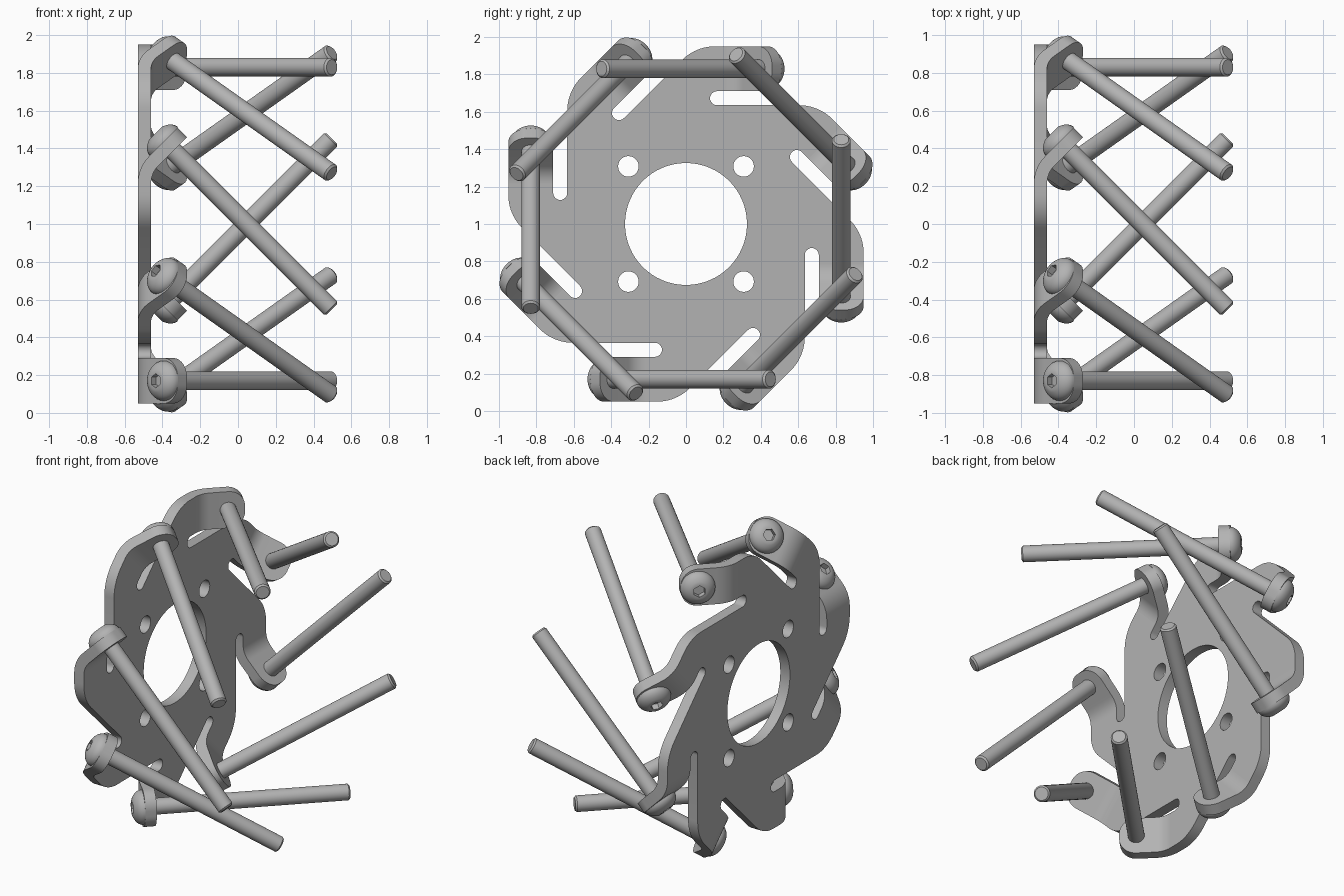
import bpy, bmesh
from math import sin, cos, tan, pi, radians
from mathutils import Matrix, Vector

cube = bpy.data.objects.get("Cube")
if cube:
    bpy.data.objects.remove(cube)

steel = bpy.data.materials.new("grey_steel")
steel.use_nodes = True
grey = (0.45, 0.45, 0.45, 1)
steel.diffuse_color = grey
steel.node_tree.nodes["Principled BSDF"].inputs["Base Color"].default_value = grey

# Shared dimensions
COUNT = 8
THICK = 0.07            # sheet thickness
FACE = -0.46            # inner face of the plate
OUTER, INNER = 0.95, 0.71   # radial limits of each tab
MID = (OUTER + INNER) / 2
BEND = 0.13             # inner bend radius
BEND_START = -0.27 + BEND * tan(pi / 8)
S = cos(pi / 4)
SEAT = Vector((-0.3425, -0.3875, -MID))   # bolt axis on inner tab face
AXIS = Vector((S, S, 0))                  # bolt direction, head to tip


def steps(n, a, b):
    return [radians(a + (b - a) * i / n) for i in range(n + 1)]


def add_object(name, mesh, matrix):
    mesh.materials.clear()
    mesh.materials.append(steel)
    ob = bpy.data.objects.new(name, mesh)
    bpy.context.collection.objects.link(ob)
    ob.matrix_world = matrix
    return ob


def loft(name, rings):
    """Skin a stack of equal-length closed rings and cap both ends."""
    bm = bmesh.new()
    loops = [[bm.verts.new(p) for p in ring] for ring in rings]
    for a, b in zip(loops, loops[1:]):
        for i in range(len(a)):
            j = (i + 1) % len(a)
            bm.faces.new((a[i], a[j], b[j], b[i]))
    bm.faces.new(loops[0])
    bm.faces.new(loops[-1])
    bmesh.ops.recalc_face_normals(bm, faces=bm.faces[:])
    mesh = bpy.data.meshes.new(name)
    bm.to_mesh(mesh)
    bm.free()
    return mesh


def ring(r, h, hexagon=False, n=36):
    pts = []
    for i in range(n):
        a = 2 * pi * i / n
        k = cos(pi / 6) / cos(a % (pi / 3) - pi / 6) if hexagon else 1
        pts.append((r * k * cos(a), r * k * sin(a), h))
    return pts


# Flat plate: one lobe and one slot end, repeated around the centre
slot_r, slot_u = 0.0375, -0.166
slot_v = INNER - slot_r
lobe_r = 0.25
lobe_u = (slot_v - slot_r) / S - OUTER - lobe_r * tan(pi / 8)
lobe = [(slot_u + slot_r * cos(a), slot_v + slot_r * sin(a)) for a in steps(12, -90, 90)]
lobe += [(BEND_START, INNER), (BEND_START, OUTER)]
lobe += [(lobe_u + lobe_r * sin(a), OUTER - lobe_r + lobe_r * cos(a)) for a in steps(10, 0, 45)]

outline = []
for k in range(COUNT):
    turn = Matrix.Rotation(k * pi / 4, 2)
    outline += [turn @ Vector((u, -v)) for u, v in lobe]


def circle(cx, cy, r, n):
    return [(cx + r * cos(a), cy + r * sin(a)) for a in steps(n, 0, 360)[:-1]]


holes = [circle(0, 0, 0.326, 64)]
holes += [circle(sy * 0.308, sz * 0.308, 0.055, 28) for sy in (-1, 1) for sz in (-1, 1)]

curve = bpy.data.curves.new("plate_outline", "CURVE")
curve.dimensions = "2D"
curve.fill_mode = "BOTH"
curve.extrude = THICK / 2
for pts in [outline] + holes:
    spline = curve.splines.new("POLY")
    spline.points.add(len(pts) - 1)
    for p, co in zip(spline.points, pts):
        p.co = (co[0], co[1], 0, 1)
    spline.use_cyclic_u = True
helper = bpy.data.objects.new("plate_outline", curve)
bpy.context.collection.objects.link(helper)
bpy.context.view_layer.update()
plate_mesh = bpy.data.meshes.new_from_object(
    helper.evaluated_get(bpy.context.evaluated_depsgraph_get()))
bpy.data.objects.remove(helper)
bm = bmesh.new()
bm.from_mesh(plate_mesh)
bmesh.ops.remove_doubles(bm, verts=bm.verts[:], dist=0.0001)
bmesh.ops.recalc_face_normals(bm, faces=bm.faces[:])
bm.to_mesh(plate_mesh)
bm.free()
to_side = Matrix(((0, 0, 1, FACE - THICK / 2), (1, 0, 0, 0), (0, 1, 0, 1), (0, 0, 0, 1)))
parts = [add_object("mounting_plate", plate_mesh, to_side)]

# Bent tab: cross-sections swept around the bend, narrowing at the round end
half = (OUTER - INNER) / 2
end_r = 0.1025
sections = []


def section(x, y, a, w):
    ox, oy = x - THICK * cos(a), y - THICK * sin(a)
    sections.append([(x, y, -MID - w), (x, y, -MID + w), (ox, oy, -MID + w), (ox, oy, -MID - w)])


for a in steps(8, 0, 45):
    section(FACE + BEND * (1 - cos(a)), BEND_START - BEND * sin(a), a, half)
for a in steps(12, 0, 90):
    d = end_r * sin(a) * S
    section(SEAT.x + d, SEAT.y - d, pi / 4, half - end_r + end_r * cos(a))
tab_mesh = loft("tab", sections)

# Bolt: chamfered shank and domed head with a hex socket
head_r, shank_r, length = 0.106, 0.05, 1.257
shank_mesh = loft("bolt_shank", [ring(shank_r, 0), ring(shank_r, 0.01 - length),
                                 ring(shank_r - 0.01, -length)])
head_rings = [ring(head_r * cos(a), 0.07 * sin(a)) for a in steps(8, 0, 62)]
head_rings += [ring(0.038, 0.062, True), ring(0.038, 0.025, True)]
head_mesh = loft("bolt_head", head_rings)
base = SEAT - AXIS * THICK
bolt_frame = Matrix(((0, -S, -S, base.x), (0, S, -S, base.y), (1, 0, 0, base.z), (0, 0, 0, 1)))

# Repeat tab and bolt around the plate axis
for k in range(COUNT):
    place = Matrix.Translation((0, 0, 1)) @ Matrix.Rotation(k * pi / 4, 4, "X")
    parts.append(add_object(f"tab_{k + 1}", tab_mesh, place))
    parts.append(add_object(f"bolt_shank_{k + 1}", shank_mesh, place @ bolt_frame))
    parts.append(add_object(f"bolt_head_{k + 1}", head_mesh, place @ bolt_frame))

bpy.ops.object.select_all(action="DESELECT")
for ob in parts[:4]:
    ob.select_set(True)
bpy.context.view_layer.objects.active = parts[0]
bpy.ops.object.shade_smooth_by_angle(angle=radians(30))
